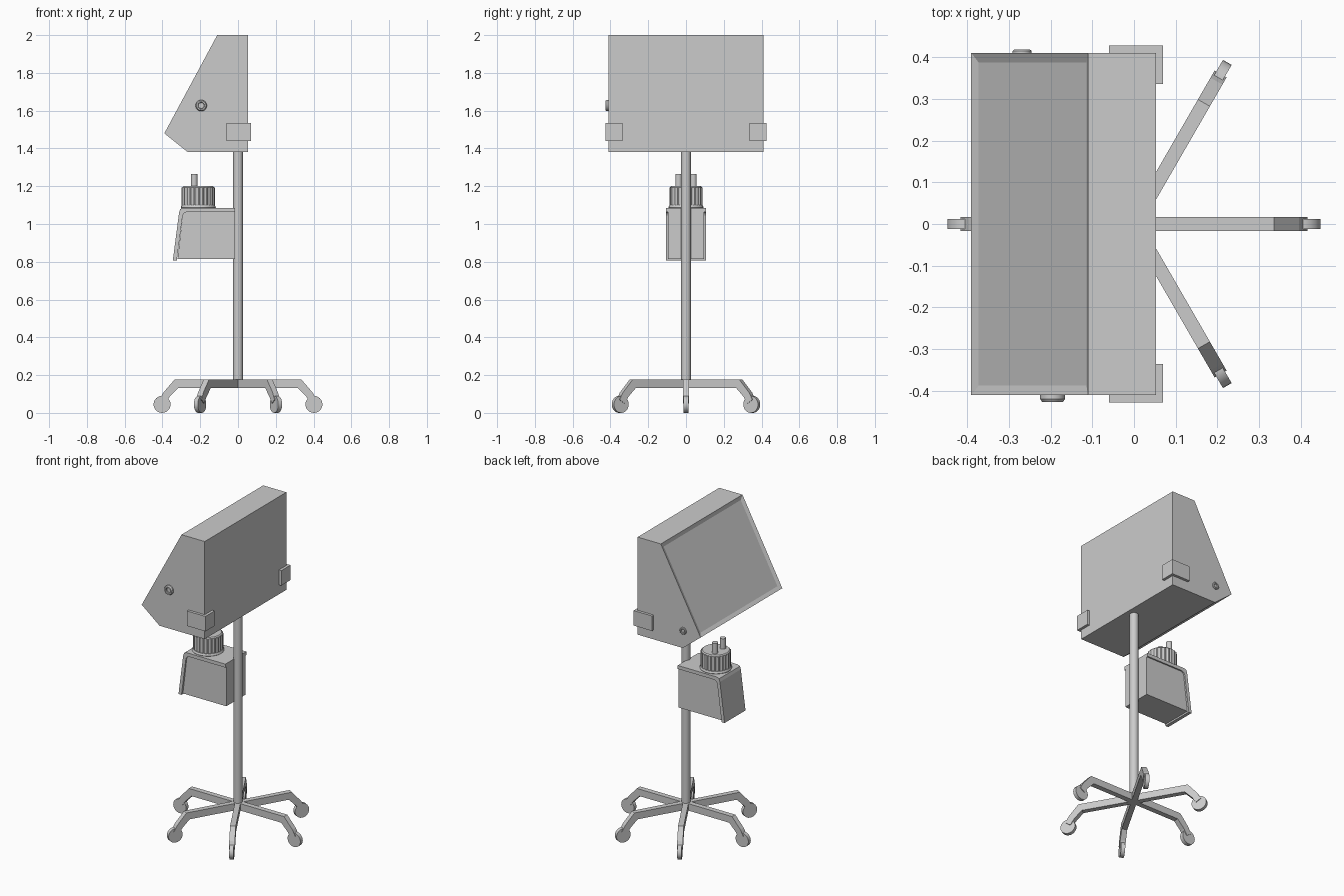
import bpy, bmesh
from math import pi, sin, cos, radians
from mathutils import Matrix, Vector

if "Cube" in bpy.data.objects:
    bpy.data.objects.remove(bpy.data.objects["Cube"])


def finish(name, bm, smooth=False):
    bmesh.ops.recalc_face_normals(bm, faces=bm.faces)
    me = bpy.data.meshes.new(name)
    bm.to_mesh(me)
    bm.free()
    ob = bpy.data.objects.new(name, me)
    bpy.context.collection.objects.link(ob)
    if smooth:
        bpy.ops.object.select_all(action='DESELECT')
        ob.select_set(True)
        bpy.context.view_layer.objects.active = ob
        bpy.ops.object.shade_smooth_by_angle(angle=radians(35))
    return ob


def prism(pts, a, b, axis='Y'):
    """Extrude a profile: xz points along y, or xy points along z."""
    def co(u, v, d):
        return (u, d, v) if axis == 'Y' else (u, v, d)
    bm = bmesh.new()
    f = bm.faces.new([bm.verts.new(co(u, v, a)) for u, v in pts])
    ext = bmesh.ops.extrude_face_region(bm, geom=[f])['geom']
    vs = [e for e in ext if isinstance(e, bmesh.types.BMVert)]
    bmesh.ops.translate(bm, verts=vs, vec=Vector(co(0, 0, b - a)))
    bmesh.ops.recalc_face_normals(bm, faces=bm.faces)
    return bm


def lathe(name, profile, matrix, n=32):
    """Spin an (r, z) profile, closed by caps when it starts and ends at r = 0."""
    bm = bmesh.new()
    vs = [bm.verts.new((r, 0, z)) for r, z in profile]
    es = [bm.edges.new(p) for p in zip(vs, vs[1:])]
    bmesh.ops.spin(bm, geom=vs + es, cent=(0, 0, 0), axis=(0, 0, 1),
                   angle=2 * pi, steps=n, use_merge=True)
    bmesh.ops.remove_doubles(bm, verts=bm.verts, dist=1e-5)
    bm.transform(matrix)
    return finish(name, bm, True)


T = Matrix.Translation

# Cabinet with recessed screen on the sloping face
bm = prism([(-0.11, 2), (0.053, 2), (0.053, 1.38), (-0.265, 1.38), (-0.39, 1.48)], -0.41, 0.41)
slope = min(bm.faces, key=lambda f: f.normal.dot(Vector((0.88, 0, -0.47))))
bmesh.ops.inset_region(bm, faces=[slope], thickness=0.033)
bmesh.ops.translate(bm, verts=slope.verts, vec=-slope.normal * 0.008)
finish('cabinet', bm)

# L-shaped corner brackets at the rear edges
for s, side in ((-1, 'near'), (1, 'far')):
    pts = [(-0.06, 0.408), (-0.06, 0.427), (0.07, 0.427), (0.07, 0.335), (0.051, 0.335), (0.051, 0.408)]
    finish('corner_bracket_' + side, prism([(x, y * s) for x, y in pts], 1.44, 1.535, 'Z'))

# Ring knob on one side, small lock on the other
ring = [(0, -0.002), (0.03, -0.002), (0.03, 0.009), (0.025, 0.016),
        (0.018, 0.016), (0.015, 0.012), (0.015, 0.003), (0, 0.003)]
lathe('side_knob', ring, T((-0.195, -0.41, 1.627)) @ Matrix.Rotation(pi / 2, 4, 'X'))
lock = [(r * 0.75, z * 0.5) for r, z in ring]
lathe('side_lock', lock, T((-0.268, 0.41, 1.49)) @ Matrix.Rotation(-pi / 2, 4, 'X'))

# Pole
lathe('pole', [(0, 0.135), (0.026, 0.135), (0.026, 1.385), (0, 1.385)], Matrix())

# Six star-base legs with caster wheels
leg = [(0, 0.177), (0.335, 0.177), (0.395, 0.108), (0.415, 0.07), (0.385, 0.05),
       (0.362, 0.085), (0.315, 0.133), (0, 0.133)]
for i in range(6):
    turn = Matrix.Rotation(i * pi / 3, 4, 'Z')
    bm = prism(leg, -0.0165, 0.0165)
    bm.transform(turn)
    finish(f'base_leg_{i + 1}', bm)
    lathe(f'caster_{i + 1}', [(0, -0.012), (0.045, -0.012), (0.045, 0.012), (0, 0.012)],
          turn @ T((0.402, 0, 0.045)) @ Matrix.Rotation(pi / 2, 4, 'X'), 24)

# Box under the cabinet: body plus folded cover over its top and front
finish('box_body', prism([(-0.32, 0.815), (-0.293, 1.045), (-0.287, 1.06), (-0.27, 1.067),
                          (-0.015, 1.067), (-0.015, 0.815)], -0.096, 0.096))
finish('box_cover', prism([(-0.345, 0.808), (-0.312, 1.06), (-0.306, 1.079), (-0.29, 1.086),
                           (-0.015, 1.086), (-0.015, 1.064), (-0.27, 1.064), (-0.286, 1.058),
                           (-0.293, 1.045), (-0.324, 0.808)], -0.105, 0.105))

# Canister: base flange, fluted body, top disc
cx = -0.21
lathe('canister_flange', [(0, 1.08), (0.088, 1.08), (0.093, 1.088), (0.088, 1.1), (0, 1.1)],
      T((cx, 0, 0)))
flutes = []
for i in range(96):
    a = 2 * pi * i / 96
    r = 0.088 if i % 4 < 2 else 0.084
    flutes.append((cx + r * cos(a), r * sin(a)))
finish('canister_body', prism(flutes, 1.095, 1.192, 'Z'))
lathe('canister_top', [(0, 1.185), (0.084, 1.185), (0.084, 1.194), (0.078, 1.2), (0, 1.2)],
      T((cx, 0, 0)))

# Two pegs on the canister
for s, side in ((-1, 'near'), (1, 'far')):
    lathe('canister_peg_' + side, [(0, 1.19), (0.0175, 1.19), (0.0175, 1.266), (0, 1.266)],
          T((-0.232, 0.039 * s, 0)), 20)
